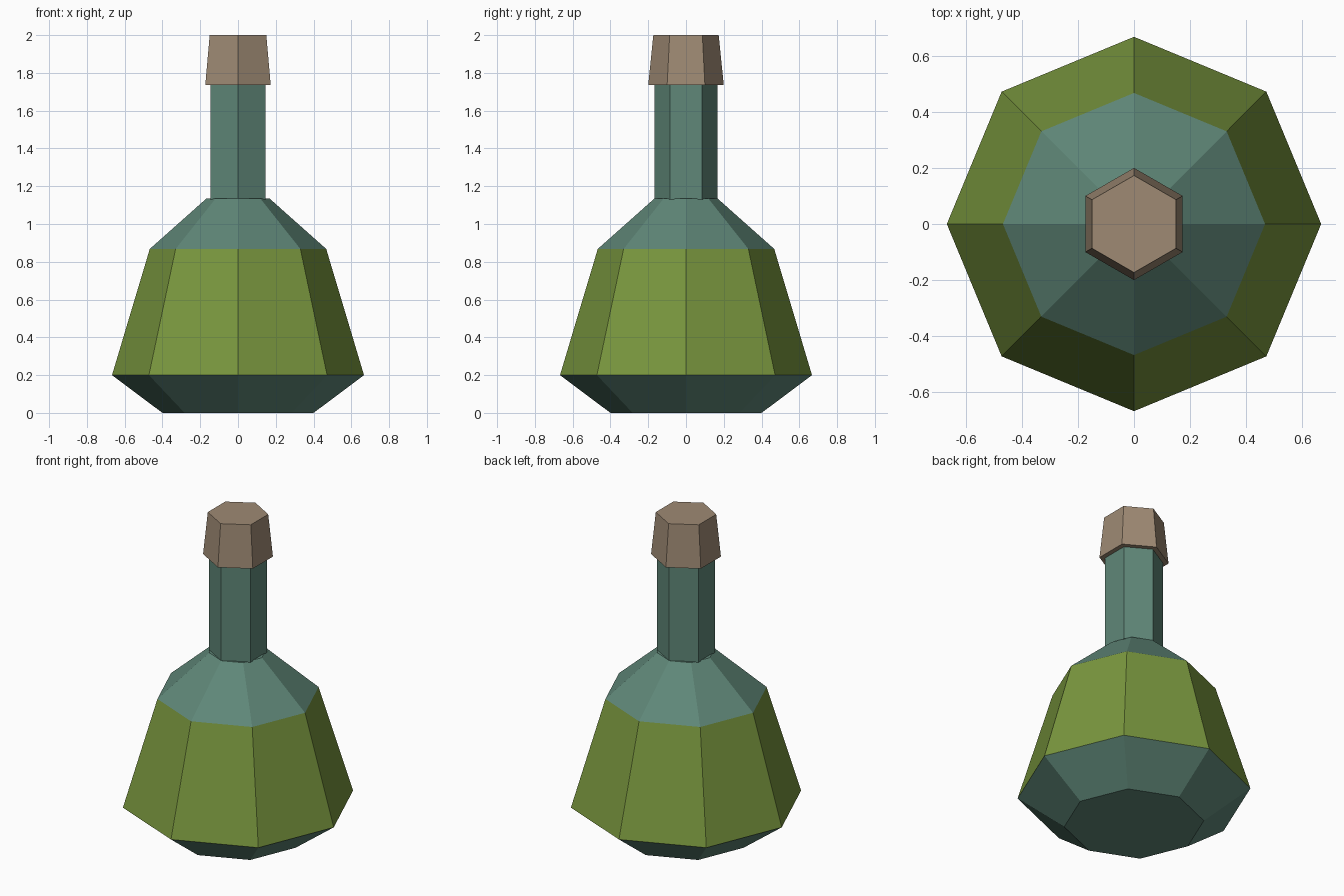
import bpy, bmesh
from math import sin, cos, pi

cube = bpy.data.objects.get("Cube")
if cube:
    bpy.data.objects.remove(cube, do_unlink=True)


def material(name, rgb):
    mat = bpy.data.materials.new(name)
    mat.use_nodes = True
    mat.diffuse_color = (*rgb, 1)
    mat.node_tree.nodes["Principled BSDF"].inputs["Base Color"].default_value = (*rgb, 1)
    return mat


glass = material("teal glass", (0.115, 0.242, 0.188))
liquid = material("green liquid", (0.19, 0.305, 0.048))
cork = material("cork brown", (0.342, 0.254, 0.174))


def faceted_solid(name, sides, profile, mats, band=None):
    """Stack rings of (radius, z), first corner on +y; faces inside band take the second material."""
    bm = bmesh.new()
    rings = [[bm.verts.new((r * sin(2 * pi * i / sides), r * cos(2 * pi * i / sides), z))
              for i in range(sides)] for r, z in profile]
    for low, high in zip(rings, rings[1:]):
        for i in range(sides):
            j = (i + 1) % sides
            bm.faces.new((low[i], low[j], high[j], high[i]))
    bm.faces.new(rings[0])
    bm.faces.new(rings[-1])
    bmesh.ops.recalc_face_normals(bm, faces=bm.faces)
    if band:
        for face in bm.faces:
            face.material_index = int(band[0] < face.calc_center_median().z < band[1])
    mesh = bpy.data.meshes.new(name)
    bm.to_mesh(mesh)
    bm.free()
    for mat in mats:
        mesh.materials.append(mat)
    obj = bpy.data.objects.new(name, mesh)
    bpy.context.collection.objects.link(obj)
    return obj


# Eight-sided flask body with a liquid band
faceted_solid("flask_body", 8, [(0.4, 0), (0.667, 0.2), (0.467, 0.868), (0.167, 1.135)],
              [glass, liquid], band=(0.2, 0.868))
# Six-sided neck
faceted_solid("flask_neck", 6, [(0.167, 1.13), (0.167, 1.74)], [glass])
# Tapered stopper
faceted_solid("cork_stopper", 6, [(0.2, 1.735), (0.173, 2.0)], [cork])
